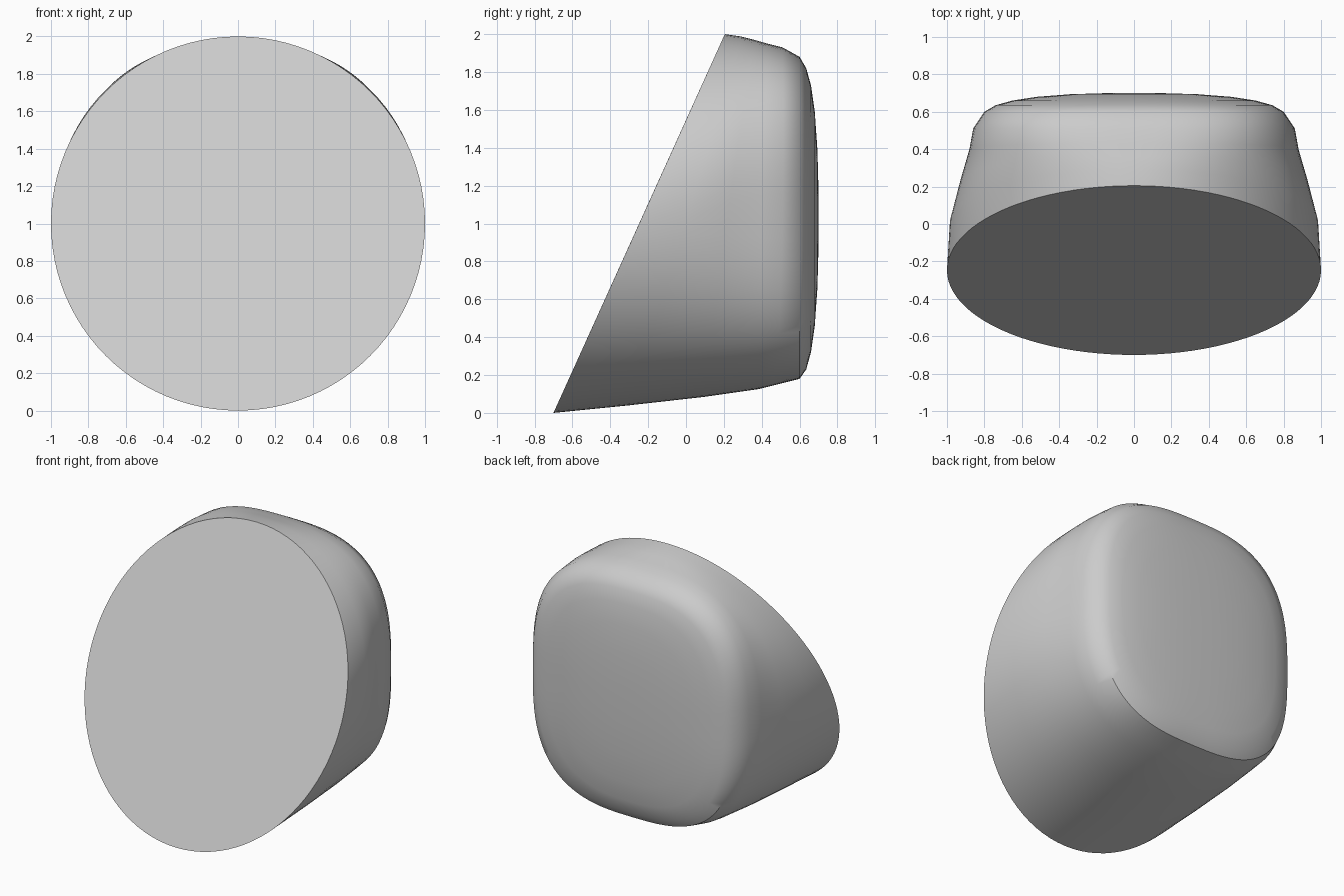
import bpy, bmesh, math

cube = bpy.data.objects.get("Cube")
if cube:
    bpy.data.objects.remove(cube)

grey = bpy.data.materials.new("plain grey")
grey.use_nodes = True
colour = (0.6, 0.6, 0.6, 1)
grey.diffuse_color = colour
grey.node_tree.nodes["Principled BSDF"].inputs["Base Color"].default_value = colour

SEGMENTS = 96
# Sections: half width, bottom z, top z, y at bottom, y at middle, y at top, squareness
SECTIONS = [
    (1.0, 0.0, 2.0, -0.7, -0.247, 0.205, 2.0),
    (0.985, 0.04, 1.988, -0.3, 0.0, 0.29, 2.1),
    (0.93, 0.085, 1.97, 0.1, 0.22, 0.36, 2.35),
    (0.88, 0.125, 1.95, 0.38, 0.4, 0.43, 2.6),
    (0.86, 0.15, 1.93, 0.48, 0.51, 0.51, 2.75),
    (0.8, 0.18, 1.88, 0.6, 0.6, 0.6, 2.9),
    (0.74, 0.23, 1.82, 0.635, 0.635, 0.635, 2.8),
    (0.65, 0.32, 1.73, 0.66, 0.66, 0.66, 2.65),
    (0.52, 0.46, 1.59, 0.68, 0.68, 0.68, 2.4),
    (0.34, 0.66, 1.39, 0.694, 0.694, 0.694, 2.2),
    (0.14, 0.88, 1.17, 0.7, 0.7, 0.7, 2.0),
]


def power(value, n):
    return math.copysign(abs(value) ** (2 / n), value)


def section(bm, w, z0, z1, y0, ym, y1, n):
    ring = []
    for i in range(SEGMENTS):
        a = math.tau * i / SEGMENTS
        x, v = power(math.cos(a), n), power(math.sin(a), n)
        y = ym + v * (y1 - y0) / 2 + v * v * ((y0 + y1) / 2 - ym)
        ring.append(bm.verts.new((w * x, y, (z0 + z1) / 2 + v * (z1 - z0) / 2)))
    return ring


# Body lofted from the slanted round face to the domed, squarish back
bm = bmesh.new()
rings = [section(bm, *s) for s in SECTIONS]
for a, b in zip(rings, rings[1:]):
    for i in range(SEGMENTS):
        j = (i + 1) % SEGMENTS
        bm.faces.new((a[i], a[j], b[j], b[i]))
bm.faces.new(rings[0])
bm.faces.new(rings[-1])
bmesh.ops.recalc_face_normals(bm, faces=bm.faces)
mesh = bpy.data.meshes.new("slanted_body")
bm.to_mesh(mesh)
bm.free()
mesh.materials.append(grey)
body = bpy.data.objects.new("slanted_body", mesh)
bpy.context.collection.objects.link(body)

bpy.ops.object.select_all(action="DESELECT")
body.select_set(True)
bpy.context.view_layer.objects.active = body
bpy.ops.object.shade_smooth_by_angle(angle=math.radians(40))
